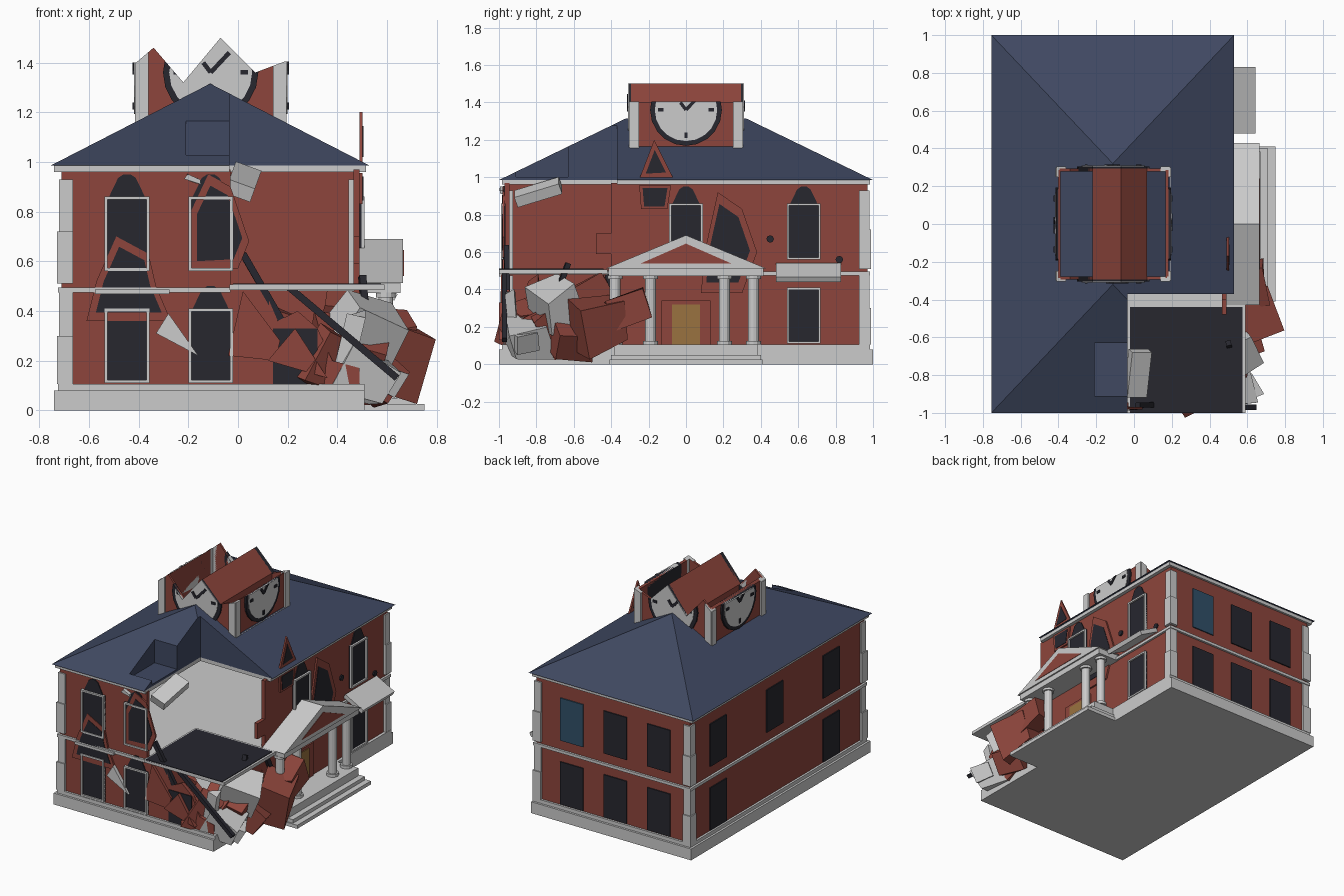
import bpy, bmesh, math, random
from mathutils import Vector, Matrix, Euler

if "Cube" in bpy.data.objects:
    bpy.data.objects.remove(bpy.data.objects["Cube"])

random.seed(4)

def mat(name, r, g, b):
    m = bpy.data.materials.new(name)
    m.diffuse_color = (r, g, b, 1)
    m.use_nodes = True
    m.node_tree.nodes["Principled BSDF"].inputs["Base Color"].default_value = m.diffuse_color
    return m

RED = mat("brick", 0.27, 0.06, 0.045)
NAVY = mat("slate", 0.05, 0.065, 0.12)
DARK = mat("soot", 0.02, 0.02, 0.028)
GOLD = mat("door_wood", 0.32, 0.17, 0.05)
BLUE = mat("blue_glass", 0.03, 0.08, 0.14)

def finish(name, bm, m=None):
    bmesh.ops.recalc_face_normals(bm, faces=bm.faces[:])
    me = bpy.data.meshes.new(name)
    bm.to_mesh(me)
    bm.free()
    ob = bpy.data.objects.new(name, me)
    bpy.context.collection.objects.link(ob)
    if m:
        me.materials.append(m)
    return ob

def prism(name, pts, axis, lo, hi, m=None):
    """Extrude a 2D outline along an axis between lo and hi."""
    to3 = {'x': lambda u, v, t: (t, u, v), 'y': lambda u, v, t: (u, t, v), 'z': lambda u, v, t: (u, v, t)}[axis]
    bm = bmesh.new()
    a = [bm.verts.new(to3(u, v, lo)) for u, v in pts]
    b = [bm.verts.new(to3(u, v, hi)) for u, v in pts]
    bm.faces.new(a)
    bm.faces.new(b[::-1])
    for i in range(len(a)):
        j = (i + 1) % len(a)
        bm.faces.new((a[i], a[j], b[j], b[i]))
    return finish(name, bm, m)

def rect(u0, u1, v0, v1):
    return [(u0, v0), (u1, v0), (u1, v1), (u0, v1)]

def box(name, x0, x1, y0, y1, z0, z1, m=None):
    return prism(name, rect(x0, x1, y0, y1), 'z', z0, z1, m)

def boolean(ob, cutters, op='DIFFERENCE'):
    for c in cutters:
        md = ob.modifiers.new("cut", 'BOOLEAN')
        md.operation, md.solver, md.object = op, 'EXACT', c
    bpy.context.view_layer.update()
    dg = bpy.context.evaluated_depsgraph_get()
    me = bpy.data.meshes.new_from_object(ob.evaluated_get(dg))
    ob.modifiers.clear()
    ob.data = me

def chunk(name, loc, size, rot, m=None, jitter=0.12):
    """Rubble block: a box with uneven corners."""
    ob = box(name, -.5, .5, -.5, .5, -.5, .5, m)
    for v in ob.data.vertices:
        v.co += Vector([random.uniform(-jitter, jitter) for _ in range(3)])
    ob.data.transform(Matrix.LocRotScale(Vector(loc), Euler([math.radians(a) for a in rot]), Vector(size)))
    return ob

def beam(name, p, q, w=0.028):
    p, q = Vector(p), Vector(q)
    ob = box(name, -w / 2, w / 2, -w / 2, w / 2, 0, (q - p).length, DARK)
    ob.data.transform(Matrix.Translation(p) @ (q - p).to_track_quat('Z', 'Y').to_matrix().to_4x4())

# plinth
box("plinth", -.74, .51, -1, 1, 0, .08)
box("plinth_cap", -.725, .51, -.985, .985, .08, .105)

# hollow brick shell with the front right corner blown away
cut_upper = box("cut_upper", -.03, 1, -1.2, -.40, .5, 1.2)
cut_roof = box("cut_roof", -.035, 1, -1.2, -.37, .9, 1.6)
cut_room = box("cut_room", -.685, .465, -.945, .945, .1, 1.2)
cut_front = prism("cut_front", [(.1, .5), (.16, .36), (.24, .4), (.32, .33), (.38, .2), (.6, .14), (.6, .5)], 'y', -1.1, -.9)
cut_side = prism("cut_side", [(-1.1, .5), (-1.1, .14), (-.8, .28), (-.6, .15), (-.45, .25), (-.41, .5)], 'x', .4, .6)
cut_notch = box("cut_notch", -.21, 0, -.91, -.63, 1.0, 1.5)
walls = box("brick_walls", -.71, .49, -.97, .97, .1, .97, RED)
boolean(walls, [cut_room, cut_upper, cut_front, cut_side])
box("wall_tooth", .465, .49, -.48, -.40, .59, .7, RED)
box("upper_floor", -.69, .47, -.95, .95, .48, .502)
box("broken_slab", -.035, .59, -1, -.42, .485, .507)
box("slab_top", -.02, .575, -1, -.44, .5, .511, DARK)

# cornice and hipped roof
cornice = box("cornice", -.74, .515, -.985, .985, .96, .986)
boolean(cornice, [cut_roof])
bm = bmesh.new()
e = [bm.verts.new(p) for p in ((-.755, -1, .985), (.53, -1, .985), (.53, 1, .985), (-.755, 1, .985))]
r = [bm.verts.new((-.112, y, 1.315)) for y in (-.32, .32)]
for f in ((e[3], e[2], e[1], e[0]), (e[0], e[1], r[0]), (e[1], e[2], r[1], r[0]), (e[2], e[3], r[1]), (e[3], e[0], r[0], r[1])):
    bm.faces.new(f)
roof = finish("hip_roof", bm, NAVY)
boolean(roof, [cut_roof, cut_notch])

# string course between the floors
box("band_front", -.725, -.03, -.985, -.965, .475, .495)
box("band_left", -.725, -.7, -.985, .985, .475, .495)
box("band_back", -.725, .505, .965, .985, .475, .495)
box("band_right", .485, .505, -.42, .985, .475, .495)
box("front_ledge", -.575, -.275, -1, -.96, .468, .487)

# corner quoins on the three standing corners
for i, (x, y) in enumerate(((-.71, -.97), (-.71, .97), (.49, .97))):
    for z0, z1, o in ((.105, .3, .018), (.3, .475, .01), (.51, .72, .018), (.72, .93, .01)):
        sx, sy = math.copysign(1, x), math.copysign(1, y)
        xs = sorted((x + sx * o, x - sx * .045))
        ys = sorted((y + sy * o, y - sy * .045))
        box("quoin_%d" % i, *xs, *ys, z0, z1)

# windows: dark panes, some with frames and soot above
def window(axis, wall, out, u, z, m=DARK, w=.18, h=.3, frame=True, soot=False):
    def span(d):
        return sorted((wall - out * .005, wall + out * d))
    prism("window_pane", rect(u - w / 2, u + w / 2, z, z + h), axis, *span(.008), m)
    if frame:
        t = .012
        a, b = u - w / 2, u + w / 2
        for rc in ((a, a + t, z, z + h), (b - t, b, z, z + h), (a, b, z, z + t), (a, b, z + h - t, z + h)):
            prism("window_frame", rect(*rc), axis, *span(.02))
    if soot:
        k = w * .4
        prism("soot_mark", [(u - k, z + h), (u + k, z + h), (u + k * .5, z + h + .075), (u + k * .2, z + h + .09),
                            (u - k * .2, z + h + .09), (u - k * .5, z + h + .075)], axis, *span(.006), DARK)

for u in (-.447, -.11):
    for z in (.56, .11):
        window('y', -.97, -1, u, z, soot=True)
for u, z in ((0, .56), (.63, .56), (.63, .11)):
    window('x', .49, 1, u, z, soot=z > .5)
for u in (-.47, -.13, .21):
    for z in (.56, .11):
        window('y', .97, 1, u, z, BLUE if u > 0 and z > .5 else DARK, frame=False)
for u, z in ((.66, .56), (.03, .56), (-.6, .56), (.66, .11), (-.6, .11)):
    window('x', -.71, -1, u, z, frame=False)
prism("broken_window", [(.14, .105), (.32, .105), (.32, .33), (.28, .33), (.14, .33)], 'y', -.975, -.965, DARK)

# blast marks: brick rim with a dark core
def blast(axis, wall, out, pts, s=.78):
    cu, cv = sum(p[0] for p in pts) / len(pts), sum(p[1] for p in pts) / len(pts)
    core = [(cu + (u - cu) * s, cv + (v - cv) * s) for u, v in pts]
    prism("blast_rim", pts, axis, *sorted((wall, wall + out * .012)), RED)
    prism("blast_core", core, axis, *sorted((wall, wall + out * .015)), DARK)

blast('y', -.97, -1, [(-.61, .36), (-.57, .52), (-.49, .7), (-.36, .63), (-.33, .5), (-.27, .36)])
blast('y', -.97, -1, [(-.19, .56), (-.19, .8), (-.12, .95), (-.03, .9), (.045, .68), (.0, .57)])
blast('x', .49, 1, [(.1, .6), (.13, .74), (.17, .92), (.3, .83), (.38, .6), (.3, .38), (.08, .38)])
blast('x', .49, 1, [(-.25, .99), (-.17, 1.2), (-.07, 1.0)], .6)
blast('x', .49, 1, [(-.24, .83), (-.25, .955), (-.08, .955), (-.1, .83)])
for u, v in ((.22, .67), (.45, .67), (.82, .56)):
    prism("shot_hole", [(u + .02 * math.cos(i * math.pi / 4), v + .02 * math.sin(i * math.pi / 4)) for i in range(8)],
          'x', .485, .5, DARK)

# portico: steps, door, columns, pediment
for x, y, z0, z1 in ((.75, .41, 0, .025), (.71, .4, .025, .05), (.67, .385, .05, .105)):
    box("step", .49, x, -y, y, z0, z1)
box("door_surround", .485, .5, -.13, .13, .105, .34, RED)
box("door", .485, .505, -.075, .075, .105, .32, GOLD)
for y in (-.38, -.19, .205, .36):
    n = 12
    for name, rad, z0, z1 in (("column", .029, .105, .47), ("column_base", .04, .105, .125), ("capital", .04, .455, .475)):
        prism(name, [(.595 + rad * math.cos(i * math.tau / n), y + rad * math.sin(i * math.tau / n)) for i in range(n)], 'z', z0, z1)
box("entablature", .49, .655, -.415, .415, .472, .515)
prism("pediment", [(-.43, .512), (.43, .512), (0, .69)], 'x', .49, .665)
prism("tympanum", [(-.24, .54), (.24, .54), (0, .645)], 'x', .6, .668, RED)
chunk("fallen_ledge", (.565, .655, .492), (.16, .35, .03), (0, 28, 0), jitter=0)

# clock tower: four thin clock walls, all snapped off along one zigzag
clip = prism("tower_clip", [(-.6, 1), (-.6, 1.4), (-.41, 1.4), (-.34, 1.46), (-.22, 1.32), (-.07, 1.5), (.07, 1.36),
                            (.19, 1.405), (.3, 1.405), (.3, 1)], 'y', -.6, .6)
def disc(rad, n=20):
    return [(rad * math.sin(i * math.tau / n), 1.36 + rad * math.cos(i * math.tau / n)) for i in range(n)]
def bar(ax, az, bx, bz, w=.009):
    d = Vector((bz - az, ax - bx)).normalized() * w
    return [(ax + d.x, az + d.y), (ax - d.x, az - d.y), (bx - d.x, bz - d.y), (bx + d.x, bz + d.y)]
parts = [("tower_wall", rect(-.285, .285, 1.13, 1.55), .008, RED), ("tower_post", rect(-.3, -.25, 1.13, 1.55), .02, None),
         ("tower_post", rect(.25, .3, 1.13, 1.55), .02, None), ("tower_sill", rect(-.3, .3, 1.13, 1.16), .018, None),
         ("clock_rim", disc(.192), .02, DARK), ("clock_face", disc(.167), .024, None),
         ("minute_hand", bar(0, 1.36, .075, 1.44), .03, DARK), ("hour_hand", bar(0, 1.36, -.03, 1.4), .03, DARK)]
for a in (90, 180, 270):
    s, c = math.sin(math.radians(a)), math.cos(math.radians(a))
    parts.append(("clock_tick", bar(.12 * s, 1.36 + .12 * c, .15 * s, 1.36 + .15 * c), .03, DARK))
for k in range(4):
    for name, pts, t, m in parts:
        ob = prism(name, pts, 'y', -.285 - t, -.278, m)
        ob.data.transform(Matrix.Translation((-.11, 0, 0)) @ Matrix.Rotation(k * math.pi / 2, 4, 'Z'))
        boolean(ob, [clip], 'INTERSECT')
        if not ob.data.polygons:
            bpy.data.objects.remove(ob)
prism("tower_gable", [(-.22, 1.32), (-.07, 1.5), (.07, 1.36), (.07, 1.2), (-.22, 1.2)], 'y', -.28, .28, RED)

# rubble pile around the broken corner
for loc, size, rot, m in (
        ((.62, -.46, .22), (.2, .26, .26), (15, 10, 20), RED), ((.52, -.7, .33), (.24, .22, .2), (25, 20, 30), None),
        ((.5, -.85, .15), (.2, .22, .18), (10, 25, 15), None), ((.63, -.31, .3), (.13, .2, .14), (20, 5, 10), RED),
        ((.36, -.9, .2), (.16, .12, .22), (10, 30, 40), RED), ((.42, -.7, .2), (.26, .2, .3), (30, 15, 5), RED),
        ((.22, -.85, .2), (.2, .15, .2), (20, 40, 10), RED), ((.56, -.62, .14), (.18, .2, .16), (5, 35, 25), RED),
        ((.45, -.93, .27), (.07, .05, .28), (5, 12, 0), None), ((.42, -.5, .4), (.16, .16, .12), (30, 10, 0), RED),
        ((.1, -.8, .32), (.24, .05, .2), (10, 20, 0), RED), ((.59, -.87, .12), (.1, .12, .1), (10, 20, 30), None)):
    chunk("rubble", loc, size, rot, m)
prism("brick_shard", [(-.04, .22), (.02, .48), (.17, .28), (.15, .2)], 'y', -.99, -.96, RED)
prism("brick_shard", [(.12, .2), (.23, .33), (.36, .13)], 'y', -1, -.97, RED)
prism("stone_shard", [(-.33, .31), (-.28, .39), (-.16, .22)], 'y', -.995, -.97)
chunk("cornice_fragment", (.02, -.79, .92), (.11, .25, .06), (18, 20, 0), jitter=0)
chunk("cornice_fragment", (-.18, -.97, .93), (.06, .05, .02), (0, 20, 0))

# charred beams
beam("charred_beam", (.02, -.96, .63), (.28, -.95, .18))
beam("charred_beam", (.2, -.97, .5), (.64, -.97, .13))
beam("charred_beam", (.5, -.42, .48), (.52, -.33, .26))
beam("charred_beam", (.5, -.63, .54), (.52, -.72, .3))

for c in (cut_upper, cut_roof, cut_room, cut_front, cut_side, cut_notch, clip):
    bpy.data.objects.remove(c)
